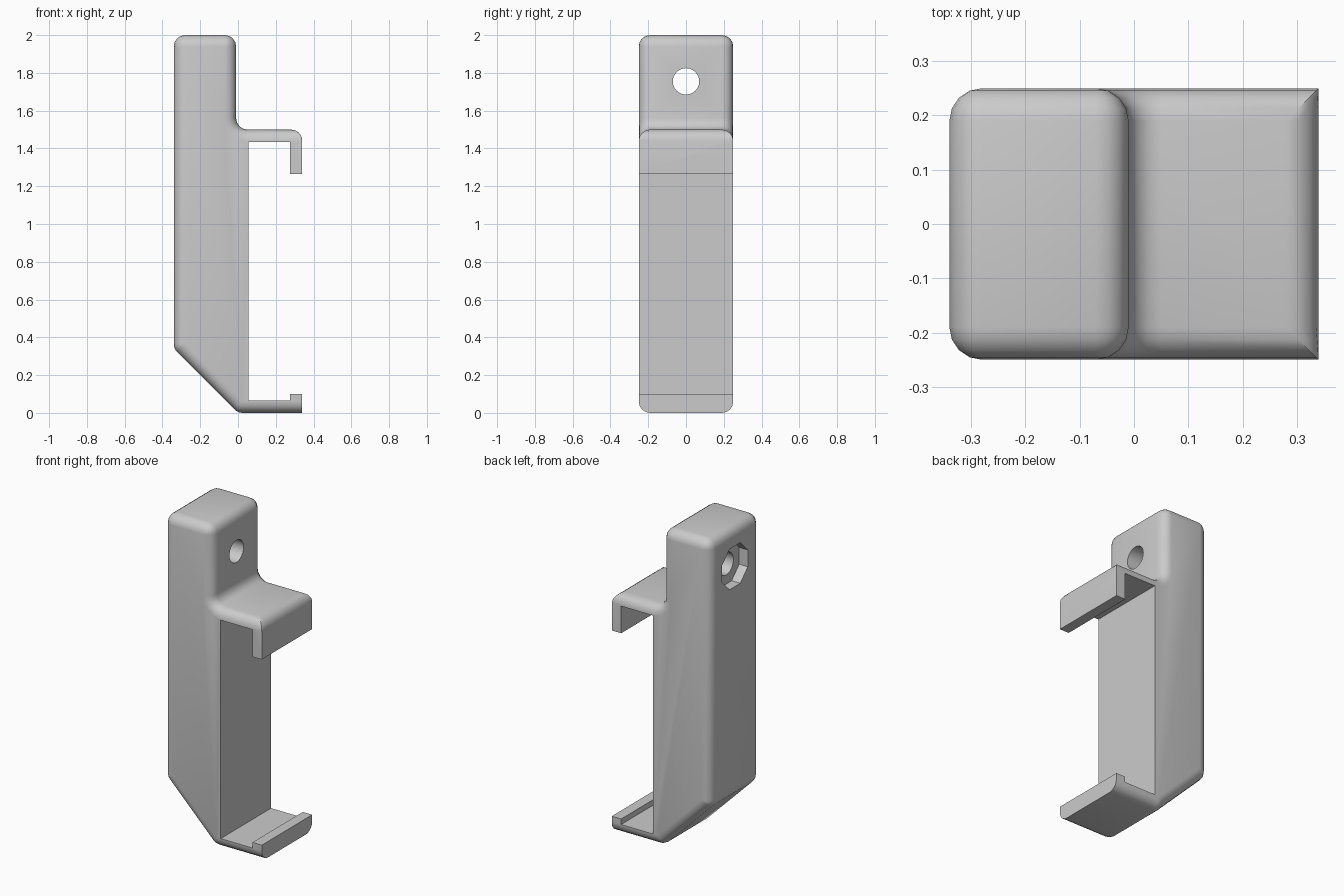
import bpy, bmesh
from math import pi, sin, cos, tan, radians
from mathutils import Vector, Matrix

if "Cube" in bpy.data.objects:
    bpy.data.objects.remove(bpy.data.objects["Cube"])

R, SEG, HALF = 0.06, 4, 0.25      # edge radius, bevel segments, half width

# Side outline (x, z, corner rounding, does the edge starting here get rounded sides)
OUTLINE = [
    (0.0, 0.0, R, 1), (0.34, 0.0, 0, 0), (0.34, 0.10, 0, 0), (0.275, 0.10, 0, 0),
    (0.275, 0.065, 0, 0), (0.055, 0.065, 0, 0), (0.055, 1.435, 0, 0),
    (0.275, 1.435, 0, 0), (0.275, 1.265, 0, 0), (0.34, 1.265, 0, 0),
    (0.34, 1.50, "tip", 1), (-0.01, 1.50, R, 1), (-0.01, 2.0, R, 1),
    (-0.34, 2.0, R, 1), (-0.34, 0.34, R, 1),
]


def ring(t):
    """Outline inset for angle t of the rounded side edge."""
    d = R * (1 - cos(t))
    pts, n = [], len(OUTLINE)
    for i, (x, z, rad, flag) in enumerate(OUTLINE):
        p = Vector((x, z))
        if rad == "tip":                      # arm nose mitred into its side rounding
            for k in range(SEG + 1):
                a = (pi / 2 - t) * k / SEG
                pts.append(Vector((x - R + R * cos(a), z - R + R * sin(a))))
            continue
        t1 = (p - Vector(OUTLINE[i - 1][:2])).normalized()
        t2 = (Vector(OUTLINE[(i + 1) % n][:2]) - p).normalized()
        n1, n2 = Vector((-t1.y, t1.x)), Vector((-t2.y, t2.x))
        d1, d2 = d * OUTLINE[i - 1][3], d * flag
        p = p + n1 * d1 + t1 * ((d2 - d1 * n1.dot(n2)) / t1.dot(n2))
        if not rad:
            pts.append(p)
            continue
        turn = t2.angle_signed(t1)            # positive for a left (convex) turn
        s = 1 if t1.x * t2.y - t1.y * t2.x > 0 else -1
        turn = abs(turn) * s
        rr = rad - s * d
        centre = p - t1 * rr * tan(abs(turn) / 2) + n1 * s * rr
        for k in range(SEG + 1):
            pts.append(centre + Matrix.Rotation(turn * k / SEG, 2) @ (-n1 * s * rr))
    return pts


def make_body():
    bm = bmesh.new()
    steps = [(-1, pi / 2 * k / SEG) for k in range(SEG, -1, -1)]
    steps += [(1, pi / 2 * k / SEG) for k in range(SEG + 1)]
    rings = [[bm.verts.new((p.x, s * (HALF - R + R * sin(t)), p.y)) for p in ring(t)]
             for s, t in steps]
    for a, b in zip(rings, rings[1:]):
        for i in range(len(a)):
            bm.faces.new((a[i - 1], a[i], b[i], b[i - 1]))
    bm.faces.new(rings[0])
    bm.faces.new(rings[-1])
    bmesh.ops.remove_doubles(bm, verts=bm.verts, dist=1e-5)
    bmesh.ops.dissolve_limit(bm, angle_limit=radians(0.5), verts=bm.verts, edges=bm.edges)
    bmesh.ops.recalc_face_normals(bm, faces=bm.faces)
    me = bpy.data.meshes.new("bracket_body")
    bm.to_mesh(me)
    bm.free()
    ob = bpy.data.objects.new("bracket_body", me)
    bpy.context.collection.objects.link(ob)
    return ob


def bore(target, sides, radius, x0, x1, turn=0):
    """Cut a hole along x through the upper tab."""
    bpy.ops.mesh.primitive_cylinder_add(vertices=sides, radius=radius, depth=x1 - x0)
    cutter = bpy.context.object
    cutter.name, cutter.hide_render = "bore_cutter", True
    cutter.data.transform(Matrix.Translation(((x0 + x1) / 2, 0, 1.755))
                          @ Matrix.Rotation(pi / 2, 4, 'Y') @ Matrix.Rotation(turn, 4, 'Z'))
    mod = target.modifiers.new("bore", 'BOOLEAN')
    mod.operation, mod.solver, mod.object = 'DIFFERENCE', 'EXACT', cutter
    bpy.context.view_layer.objects.active = target
    bpy.ops.object.modifier_apply(modifier=mod.name)
    bpy.data.objects.remove(cutter)


body = make_body()
bore(body, 24, 0.07, -0.5, 0.15)              # screw hole
bore(body, 8, 0.138, -0.5, -0.28, pi / 8)     # recess for the screw head at the back

bpy.ops.object.select_all(action='DESELECT')
body.select_set(True)
bpy.context.view_layer.objects.active = body
bpy.ops.object.shade_smooth_by_angle(angle=radians(30))
